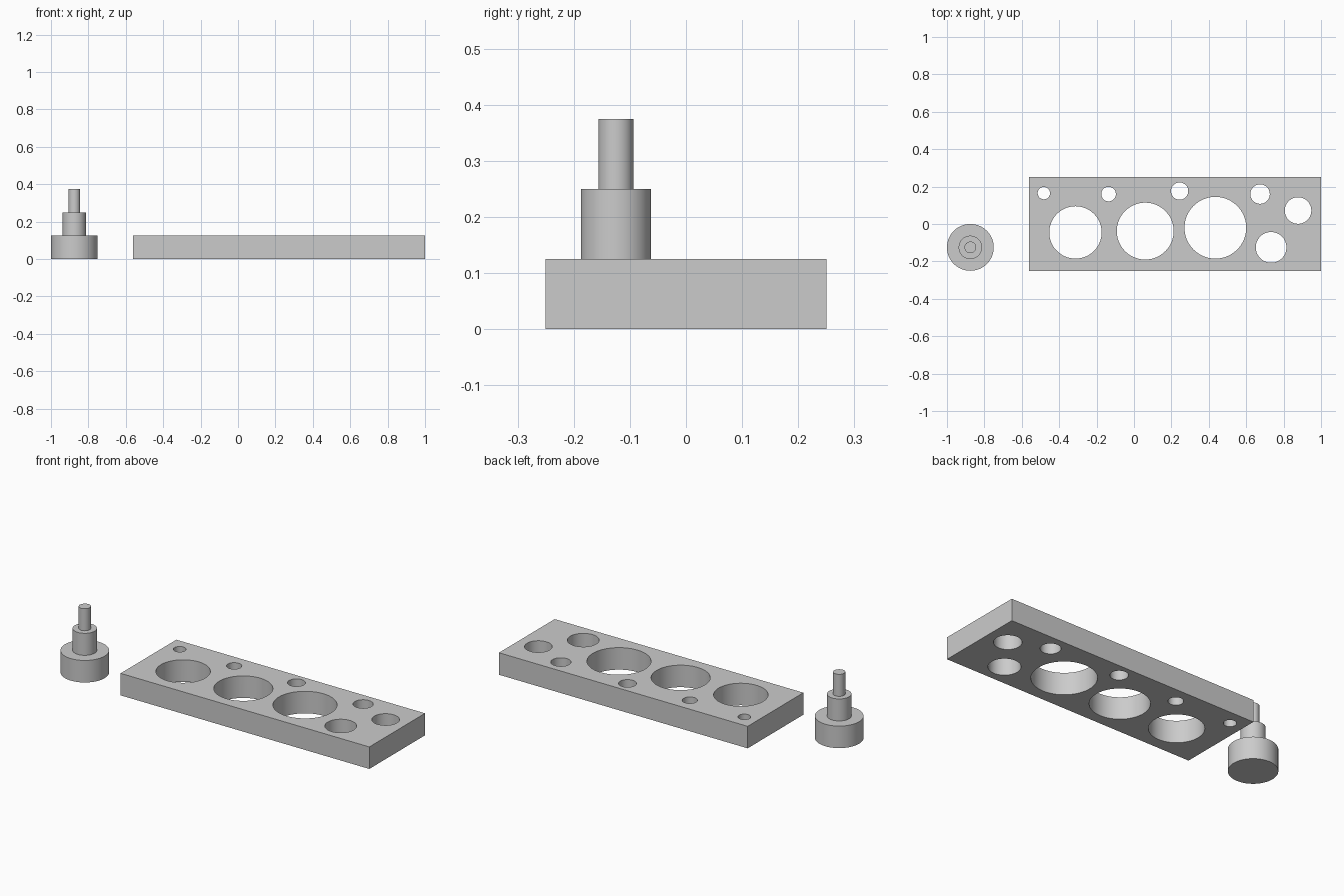
import bpy, bmesh, math
from mathutils import Matrix, Vector

if "Cube" in bpy.data.objects:
    bpy.data.objects.remove(bpy.data.objects["Cube"])

SEG = 96
HEIGHT = 0.125


def finish(name, bm):
    bmesh.ops.recalc_face_normals(bm, faces=bm.faces)
    mesh = bpy.data.meshes.new(name)
    bm.to_mesh(mesh)
    bm.free()
    obj = bpy.data.objects.new(name, mesh)
    bpy.context.collection.objects.link(obj)
    return obj


def activate(obj):
    bpy.ops.object.select_all(action='DESELECT')
    obj.select_set(True)
    bpy.context.view_layer.objects.active = obj


def smooth(obj):
    activate(obj)
    bpy.ops.object.shade_smooth_by_angle(angle=math.radians(30))


# Rectangular gauge plate
bm = bmesh.new()
bmesh.ops.create_cube(bm, size=1, matrix=Matrix.Translation((0.21875, 0, HEIGHT / 2))
                      @ Matrix.Diagonal((1.5625, 0.5, HEIGHT, 1)))
plate = finish("gauge_plate", bm)

# Graduated through holes: x, y, radius
holes = [
    (-0.482, 0.165, 0.033), (-0.136, 0.160, 0.039), (0.244, 0.176, 0.046),
    (0.674, 0.160, 0.052), (0.877, 0.072, 0.071), (0.733, -0.125, 0.082),
    (-0.313, -0.045, 0.140), (0.060, -0.038, 0.152), (0.435, -0.020, 0.165),
]
bm = bmesh.new()
for x, y, r in holes:
    bmesh.ops.create_cone(bm, cap_ends=True, segments=SEG, radius1=r, radius2=r,
                          depth=HEIGHT * 2,
                          matrix=Matrix.Translation((x, y, HEIGHT / 2)))
cutter = finish("hole_cutter", bm)
cutter.hide_render = True

cut = plate.modifiers.new("holes", 'BOOLEAN')
cut.operation = 'DIFFERENCE'
cut.solver = 'EXACT'
cut.object = cutter
activate(plate)
bpy.ops.object.modifier_apply(modifier=cut.name)
bpy.data.objects.remove(cutter, do_unlink=True)
smooth(plate)

# Three-step turned peg, each step half the radius of the one below
bm = bmesh.new()
profile = [(0, 0)]
for i in range(3):
    r = 0.125 / 2 ** i
    profile += [(r, i * HEIGHT), (r, (i + 1) * HEIGHT)]
profile.append((0, 3 * HEIGHT))
verts = [bm.verts.new((r, 0, z)) for r, z in profile]
edges = [bm.edges.new(pair) for pair in zip(verts, verts[1:])]
bmesh.ops.spin(bm, geom=verts + edges, cent=(0, 0, 0), axis=(0, 0, 1),
               angle=math.tau, steps=SEG)
bmesh.ops.remove_doubles(bm, verts=bm.verts, dist=1e-5)
bmesh.ops.translate(bm, verts=bm.verts, vec=Vector((-0.875, -0.125, 0)))
smooth(finish("stepped_peg", bm))
